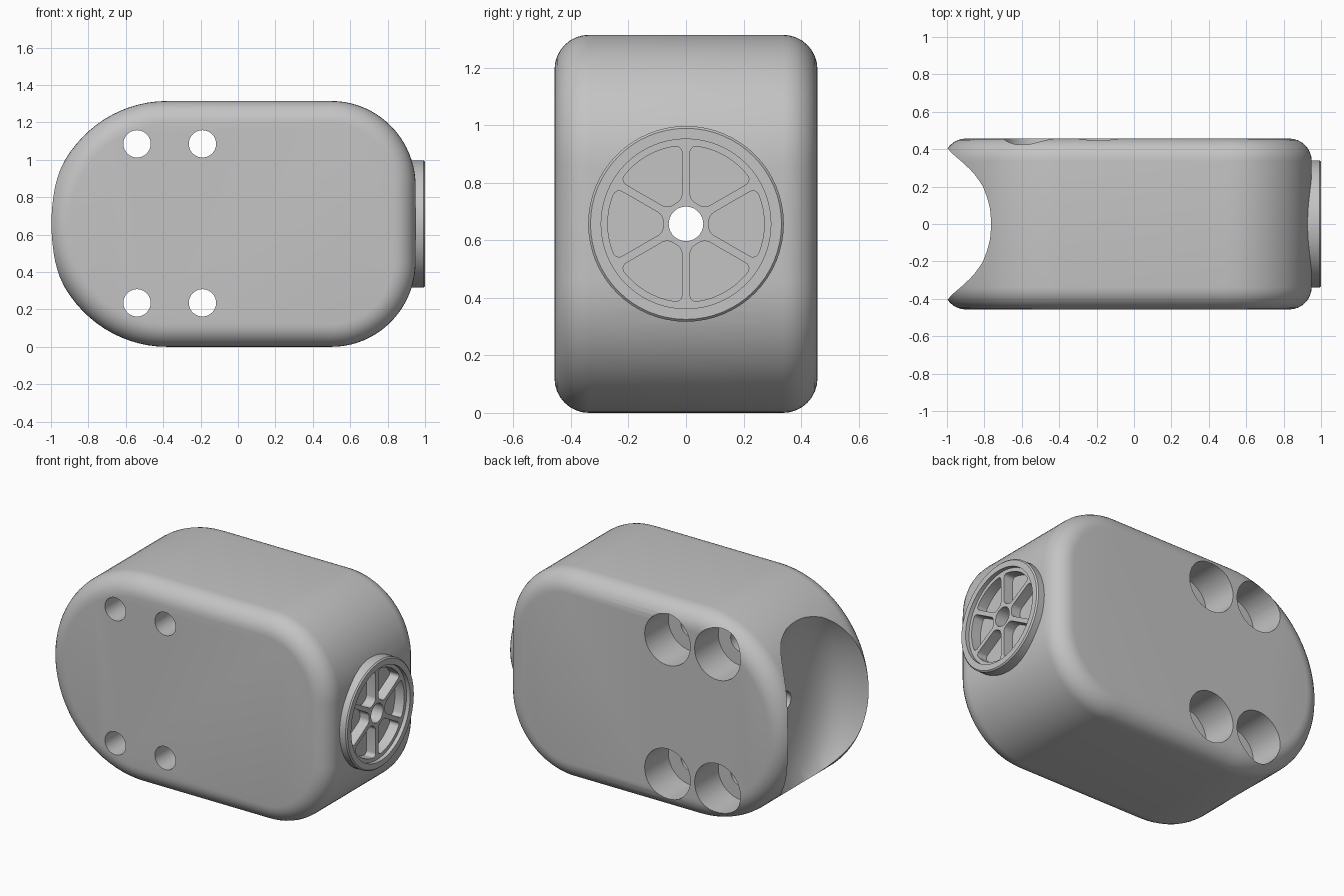
import bpy, bmesh
from math import sin, cos, pi, sqrt, radians, asin
from mathutils import Vector

if "Cube" in bpy.data.objects:
    bpy.data.objects.remove(bpy.data.objects["Cube"], do_unlink=True)

MID = 0.657       # height of the long axis
HALF_Y = 0.457    # half the body thickness
FILLET = 0.12

grey = bpy.data.materials.new("plain_grey")
grey.use_nodes = True
grey.diffuse_color = (0.55, 0.55, 0.55, 1)
grey.node_tree.nodes["Principled BSDF"].inputs["Base Color"].default_value = (0.55, 0.55, 0.55, 1)


def make_object(name, bm):
    bmesh.ops.recalc_face_normals(bm, faces=bm.faces)
    mesh = bpy.data.meshes.new(name)
    bm.to_mesh(mesh)
    bm.free()
    mesh.materials.append(grey)
    obj = bpy.data.objects.new(name, mesh)
    bpy.context.collection.objects.link(obj)
    return obj


def loft(name, rings):
    """Skin a list of closed point rings and cap both ends."""
    bm = bmesh.new()
    loops = [[bm.verts.new(p) for p in ring] for ring in rings]
    n = len(loops[0])
    for a, b in zip(loops, loops[1:]):
        for i in range(n):
            j = (i + 1) % n
            bm.faces.new((a[i], a[j], b[j], b[i]))
    bm.faces.new(loops[0])
    bm.faces.new(loops[-1])
    return make_object(name, bm)


def lathe_x(name, profile, ry=1.0, rz=1.0, n=64):
    """Turn (x, radius) pairs about the long axis, optionally oval."""
    return loft(name, [[(x, ry * r * cos(2 * pi * i / n), MID + rz * r * sin(2 * pi * i / n))
                        for i in range(n)] for x, r in profile])


def cylinder_y(name, x, z, r, y0, y1, n=40):
    return loft(name, [[(x + r * cos(2 * pi * i / n), y, z + r * sin(2 * pi * i / n))
                        for i in range(n)] for y in (y0, y1)])


def cut(obj, cutters):
    """Subtract each cutter, bake the result and drop the cutter."""
    for c in cutters:
        c.hide_render = True
        mod = obj.modifiers.new("cut", 'BOOLEAN')
        mod.operation, mod.solver, mod.object = 'DIFFERENCE', 'EXACT', c
        deps = bpy.context.evaluated_depsgraph_get()
        baked = bpy.data.meshes.new_from_object(obj.evaluated_get(deps))
        obj.modifiers.clear()
        obj.data = baked
        bpy.data.objects.remove(c, do_unlink=True)


def smooth(obj, angle):
    bpy.ops.object.select_all(action='DESELECT')
    obj.select_set(True)
    bpy.context.view_layer.objects.active = obj
    bpy.ops.object.shade_smooth_by_angle(angle=radians(angle))


# Body outline: long oval nose at -x, tighter round corners at +x
def outline():
    pts = []
    corners = ((0.5, 0.2, 0.45, 0.457, 0), (-0.38, 0, 0.638, MID, 1),
               (-0.38, 0, 0.638, MID, 2), (0.5, -0.2, 0.45, 0.457, 3))
    steps = 20
    for cx, cz, a, b, quarter in corners:
        for k in range(steps + 1):
            if quarter == 2 and k == 0:
                continue
            t = (quarter + k / steps) * pi / 2
            normal = Vector((cos(t) / a, sin(t) / b)).normalized()
            pts.append((Vector((cx + a * cos(t), MID + cz + b * sin(t))), normal))
    return pts


# Rounded rims: each ring is the outline moved inwards along its normals
def body_ring(y, inset):
    return [(p.x - n.x * inset, y, p.y - n.y * inset) for p, n in outline()]


arc = [k * pi / 16 for k in range(9)]
rim = [(HALF_Y - FILLET + FILLET * cos(t), FILLET * (1 - sin(t))) for t in arc]
body = loft("body", [body_ring(y, d) for y, d in rim] +
            [body_ring(-y, d) for y, d in reversed(rim)])

# Oval cup in the nose, axial bore and seat for the end cap
cup = lathe_x("cup_cutter", [(-1.2, 1.06), (-1.0, 1.0), (-0.92, 0.97), (-0.86, 0.93), (-0.81, 0.875),
                             (-0.77, 0.79), (-0.74, 0.68), (-0.715, 0.53), (-0.7, 0.35), (-0.693, 0.12)],
              ry=0.405, rz=0.68)
bore = lathe_x("bore_cutter", [(-0.9, 0.06), (1.1, 0.06)], n=40)
seat = lathe_x("seat_cutter", [(0.87, 0.335), (1.1, 0.335)])
cutters = [cup, bore, seat]

# Four screw holes, counterbored from the back
for x in (-0.54, -0.19):
    for z in (1.085, 0.235):
        cutters.append(cylinder_y("hole_cutter", x, z, 0.073, -0.6, 0.6))
        cutters.append(cylinder_y("counterbore_cutter", x, z, 0.16, 0.22, 0.6))
cut(body, cutters)
smooth(body, 30)

# End cap: chamfered disc with a raised rim
cap = lathe_x("end_cap", [(0.85, 0.34), (0.992, 0.34), (1.0, 0.332), (1.0, 0.295), (0.975, 0.295),
                          (0.975, 0.03)])


# Wedge pocket between two spokes, with rounded corners
def pocket(angle):
    gap, r_in, r_out, steps = 0.014, 0.085, 0.272, 10
    half_out, half_in = pi / 6 - asin(gap / r_out), pi / 6 - asin(gap / r_in)
    polar = [(r_out, half_out * (2 * k / steps - 1)) for k in range(steps + 1)]
    polar += [(r_in, half_in), (r_in, -half_in)]
    bm = bmesh.new()
    loops = [[bm.verts.new((x, r * cos(angle + t), MID + r * sin(angle + t))) for r, t in polar]
             for x in (0.91, 1.1)]
    n = len(polar)
    for i in range(n):
        j = (i + 1) % n
        bm.faces.new((loops[0][i], loops[0][j], loops[1][j], loops[1][i]))
    for loop in loops:
        bm.faces.new(loop)
    for group, size in (((0, steps), 0.024), ((steps + 1, steps + 2), 0.02)):
        edges = [bm.edges.get((loops[0][i], loops[1][i])) for i in group]
        bmesh.ops.bevel(bm, geom=edges, offset=size, segments=5, profile=0.5,
                        affect='EDGES', clamp_overlap=True)
    return make_object("pocket_cutter", bm)


cut(cap, [pocket(k * pi / 3) for k in range(6)] +
    [lathe_x("cap_bore_cutter", [(0.7, 0.06), (1.1, 0.06)], n=40)])
smooth(cap, 30)
